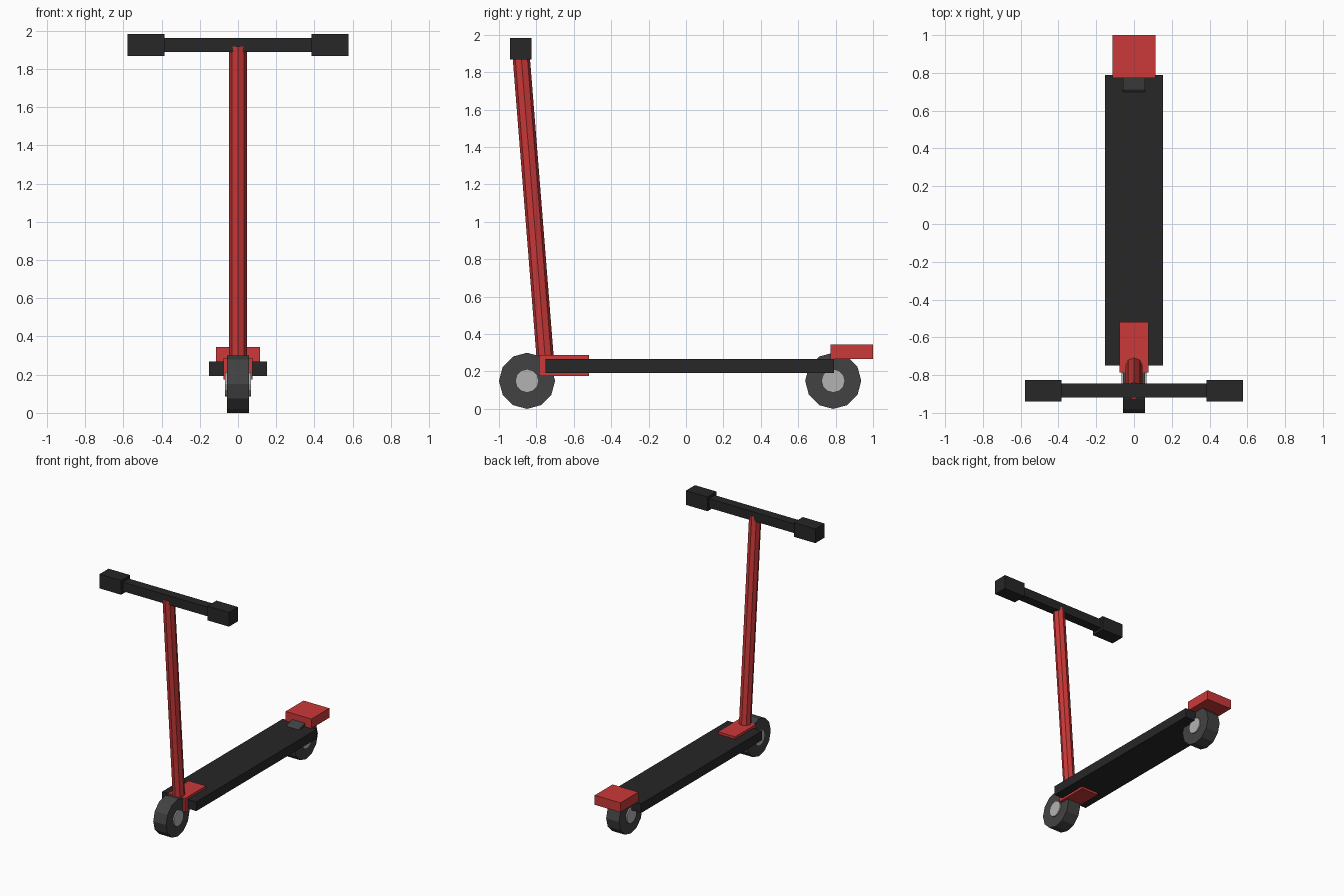
import bpy
from math import pi
from mathutils import Vector

if "Cube" in bpy.data.objects:
    bpy.data.objects.remove(bpy.data.objects["Cube"])


def material(name, r, g, b):
    m = bpy.data.materials.new(name)
    m.diffuse_color = (r, g, b, 1)
    m.use_nodes = True
    m.node_tree.nodes["Principled BSDF"].inputs["Base Color"].default_value = m.diffuse_color
    return m


RED = material("red_paint", 0.6, 0.04, 0.04)
BLACK = material("black_grip", 0.02, 0.02, 0.02)
RUBBER = material("tyre_rubber", 0.055, 0.055, 0.055)
METAL = material("hub_metal", 0.45, 0.45, 0.45)


def finish(name, mat):
    ob = bpy.context.object
    ob.name = ob.data.name = name
    ob.data.materials.append(mat)
    return ob


def box(name, mat, x, y, z):
    """Box from (min, max) ranges on each axis."""
    r = (x, y, z)
    bpy.ops.mesh.primitive_cube_add(size=1, location=[(a + b) / 2 for a, b in r])
    ob = finish(name, mat)
    ob.scale = [b - a for a, b in r]
    bpy.ops.object.transform_apply(location=False, rotation=False, scale=True)
    return ob


def rod(name, mat, a, b, radius, sides, turn=0):
    """Faceted cylinder between two points."""
    a, b = Vector(a), Vector(b)
    bpy.ops.mesh.primitive_cylinder_add(vertices=sides, radius=radius, depth=(b - a).length,
                                        location=(a + b) / 2)
    ob = finish(name, mat)
    ob.rotation_euler = (b - a).to_track_quat('Z', 'Y').to_euler()
    return ob


# Deck, neck block and rear fender
box("deck", BLACK, (-0.153, 0.153), (-0.75, 0.79), (0.193, 0.268))
box("neck_block", RED, (-0.077, 0.077), (-0.785, -0.518), (0.175, 0.288))
box("rear_fender", RED, (-0.115, 0.115), (0.772, 1.0), (0.268, 0.345))

# Leaning steering column
rod("steering_column", RED, (0, -0.748, 0.21), (0, -0.884, 1.92), 0.046, 8)

# Handlebar with square grips
box("handlebar", BLACK, (-0.5, 0.5), (-0.918, -0.844), (1.888, 1.962))
for side, s in (("left", -1), ("right", 1)):
    box(side + "_grip", BLACK, sorted((s * 0.385, s * 0.578)), (-0.94, -0.825), (1.868, 1.983))

# Wheels with hubs
for end, y in (("front", -0.85), ("rear", 0.787)):
    rod(end + "_tyre", RUBBER, (-0.057, y, 0.15), (0.057, y, 0.15), 0.15, 12)
    rod(end + "_hub", METAL, (-0.067, y, 0.15), (0.067, y, 0.15), 0.063, 12)
